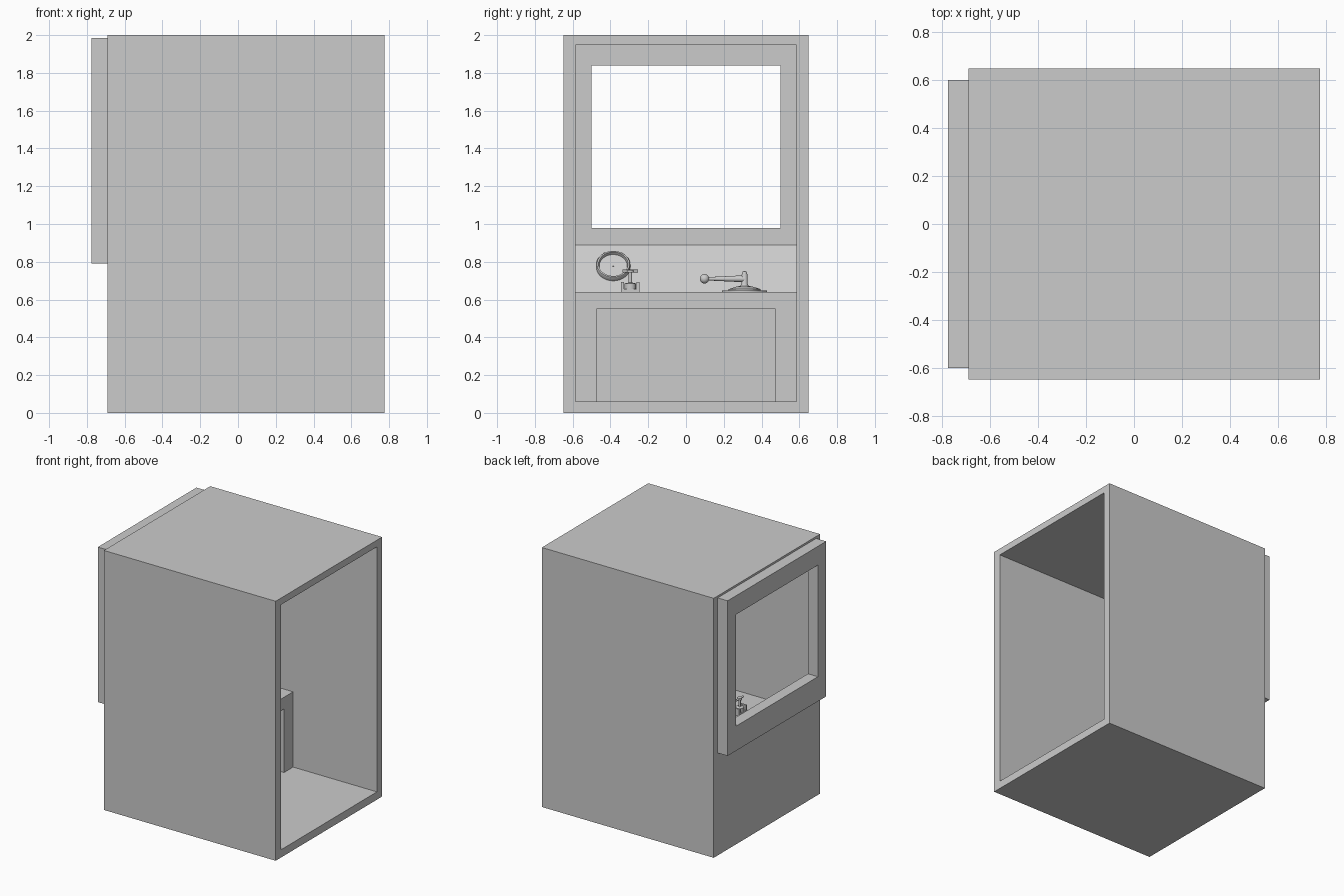
import bpy, bmesh, math
from mathutils import Vector

if "Cube" in bpy.data.objects:
    bpy.data.objects.remove(bpy.data.objects["Cube"])


def finish(name, bm, smooth=False):
    bmesh.ops.recalc_face_normals(bm, faces=bm.faces)
    me = bpy.data.meshes.new(name)
    bm.to_mesh(me)
    bm.free()
    ob = bpy.data.objects.new(name, me)
    bpy.context.collection.objects.link(ob)
    if smooth:
        bpy.ops.object.select_all(action='DESELECT')
        ob.select_set(True)
        bpy.context.view_layer.objects.active = ob
        bpy.ops.object.shade_smooth_by_angle(angle=math.radians(35))
    return ob


def prism(name, profile, y0, y1):
    """Extrude an x,z profile along y."""
    bm = bmesh.new()
    f = bm.faces.new([bm.verts.new((x, y0, z)) for x, z in profile])
    r = bmesh.ops.extrude_face_region(bm, geom=[f])
    vs = [v for v in r['geom'] if isinstance(v, bmesh.types.BMVert)]
    bmesh.ops.translate(bm, verts=vs, vec=(0, y1 - y0, 0))
    return finish(name, bm)


def box(name, x0, x1, y0, y1, z0, z1):
    return prism(name, [(x0, z0), (x1, z0), (x1, z1), (x0, z1)], y0, y1)


def tube(name, x0, x1, outer, inner):
    """Rectangular ring along x; outer / inner = (y half width, z0, z1)."""
    bm = bmesh.new()
    rings = []
    for x, (w, z0, z1) in ((x0, outer), (x1, outer), (x1, inner), (x0, inner)):
        rings.append([bm.verts.new((x, y, z)) for y, z in
                      ((-w, z0), (w, z0), (w, z1), (-w, z1))])
    for k in range(4):
        a, b = rings[k], rings[(k + 1) % 4]
        for i in range(4):
            j = (i + 1) % 4
            bm.faces.new((a[i], a[j], b[j], b[i]))
    return finish(name, bm)


def lathe(name, profile, origin, axis=(0, 0, 1), n=32):
    """Spin a radius,height profile around an axis through origin."""
    bm = bmesh.new()
    vs = [bm.verts.new((r, 0, h)) for r, h in profile]
    es = [bm.edges.new(p) for p in zip(vs, vs[1:])]
    bmesh.ops.spin(bm, geom=vs + es, cent=(0, 0, 0), axis=(0, 0, 1),
                   angle=2 * math.pi, steps=n)
    bmesh.ops.remove_doubles(bm, verts=bm.verts, dist=1e-5)
    ob = finish(name, bm, True)
    ob.rotation_euler = Vector((0, 0, 1)).rotation_difference(Vector(axis)).to_euler()
    ob.location = origin
    return ob


def ball_profile(r, n=10):
    return [(r * math.sin(math.pi * i / n), -r * math.cos(math.pi * i / n))
            for i in range(n + 1)]


# Cab shell, open at the rear, with window surround and lower front wall
tube("cab_shell", -0.69, 0.775, (0.648, 0, 2), (0.585, 0.06, 1.948))
tube("window_frame", -0.775, -0.69, (0.6, 0.79, 1.985), (0.5, 0.98, 1.84))

# Control desk with sloped instrument panel and knee recess
desk = prism("control_desk", [(-0.69, 0.06), (0.06, 0.06), (0.06, 0.64),
                              (-0.51, 0.64), (-0.69, 0.89)], -0.585, 0.585)
cutter = box("knee_recess_cutter", -0.6, 0.2, -0.475, 0.475, 0.0, 0.55)
mod = desk.modifiers.new("knee_recess", 'BOOLEAN')
mod.operation, mod.solver, mod.object = 'DIFFERENCE', 'EXACT', cutter
bpy.context.view_layer.objects.active = desk
bpy.ops.object.modifier_apply(modifier="knee_recess")
bpy.data.objects.remove(cutter)

# Round gauge lying on the sloped panel
slope = Vector((0.25, 0, 0.18)).normalized()
centre = Vector((-0.605, -0.385, 0.772))
lathe("gauge", [(0.09, -0.01), (0.09, 0.022), (0.086, 0.028), (0.078, 0.028),
                (0.074, 0.01), (0, 0.01)], centre, slope, 40)
lathe("gauge_pin", [(0.004, 0), (0.004, 0.014), (0, 0.015)], centre, slope, 12)

# Small brake control: U bracket, stem and cross handle
bx, by = -0.25, -0.295
box("bracket_base", bx - 0.03, bx + 0.03, by - 0.048, by + 0.048, 0.64, 0.656)
for s, side in ((-1, "left"), (1, "right")):
    y0, y1 = sorted((by + s * 0.034, by + s * 0.048))
    box("bracket_" + side, bx - 0.03, bx + 0.03, y0, y1, 0.656, 0.692)
lathe("brake_stem", [(0, 0.65), (0.03, 0.65), (0.03, 0.685), (0.009, 0.69),
                     (0.009, 0.742), (0.018, 0.742), (0.018, 0.757), (0, 0.757)],
      (bx, by, 0), n=20)
lathe("brake_handle", [(0, -0.042), (0.008, -0.042), (0.008, 0.042), (0, 0.042)],
      (bx, by, 0.75), (0, 1, 0), 16)

# Throttle: stepped round base, column, side arm and knob
tx, ty = -0.22, 0.31
lathe("throttle_base", [(0, 0.64), (0.12, 0.64), (0.12, 0.647), (0.085, 0.647),
                        (0.085, 0.655), (0.045, 0.668), (0.022, 0.672),
                        (0.016, 0.685), (0.016, 0.73), (0.01, 0.748), (0, 0.752)],
      (tx, ty, 0), n=32)
lathe("throttle_arm", [(0, 0), (0.017, 0), (0.016, 0.05), (0.01, 0.17), (0.01, 0.2),
                       (0, 0.2)], (tx, ty, 0.71), (0, -1, 0), 20)
lathe("throttle_knob", ball_profile(0.025), (tx, 0.098, 0.71), n=20)
